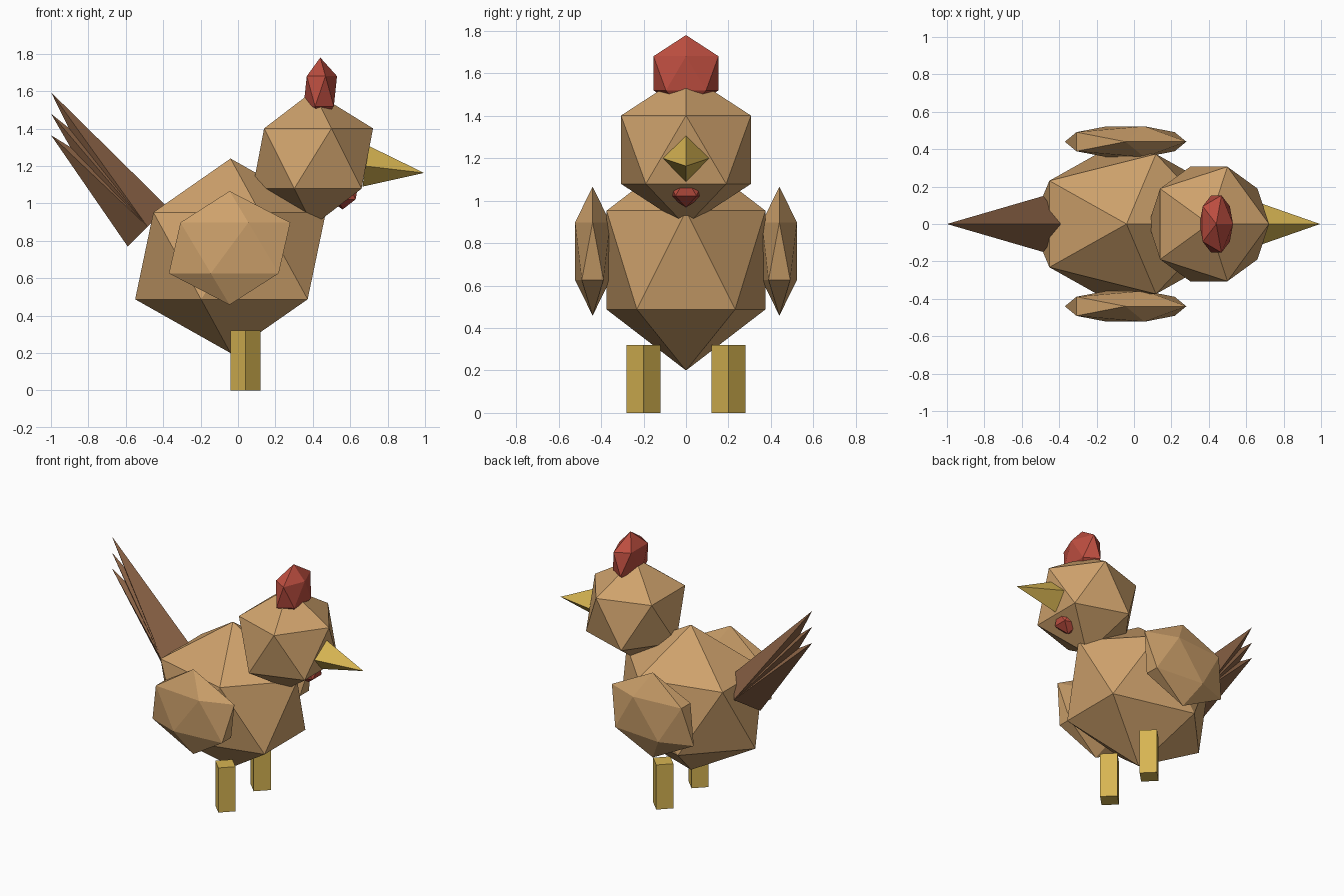
import bpy
import bmesh
import math
from mathutils import Vector

if "Cube" in bpy.data.objects:
    bpy.data.objects.remove(bpy.data.objects["Cube"])


def material(name, rgb):
    m = bpy.data.materials.new(name)
    m.diffuse_color = (*rgb, 1)
    m.use_nodes = True
    m.node_tree.nodes["Principled BSDF"].inputs["Base Color"].default_value = m.diffuse_color
    return m


TAN = material("tan feathers", (0.62, 0.36, 0.15))
BROWN = material("dark brown feathers", (0.25, 0.12, 0.058))
RED = material("comb red", (0.51, 0.076, 0.051))
YELLOW = material("beak yellow", (0.68, 0.46, 0.085))


def add_object(name, bm, mat):
    bmesh.ops.recalc_face_normals(bm, faces=bm.faces)
    mesh = bpy.data.meshes.new(name)
    bm.to_mesh(mesh)
    bm.free()
    mesh.materials.append(mat)
    obj = bpy.data.objects.new(name, mesh)
    bpy.context.collection.objects.link(obj)
    return obj


def ico(name, centre, scale, mat):
    """Flat twenty-sided ball stretched along the axes."""
    bm = bmesh.new()
    bmesh.ops.create_icosphere(bm, subdivisions=1, radius=1)
    bmesh.ops.scale(bm, vec=scale, verts=bm.verts)
    bmesh.ops.translate(bm, vec=centre, verts=bm.verts)
    return add_object(name, bm, mat)


def spike(name, centre, up, half, tip, mat):
    """Four-sided spike: diamond base spanned by up and y, plus a tip."""
    bm = bmesh.new()
    c, u, s = Vector(centre), Vector(up), Vector((0, half, 0))
    base = [bm.verts.new(p) for p in (c + u, c + s, c - u, c - s)]
    point = bm.verts.new(tip)
    bm.faces.new(base)
    for i in range(4):
        bm.faces.new((base[i], base[(i + 1) % 4], point))
    return add_object(name, bm, mat)


def leg(name, y):
    bm = bmesh.new()
    rings = []
    for z in (0, 0.32):
        rings.append([bm.verts.new((0.04 + 0.08 * math.cos(a), y + 0.08 * math.sin(a), z))
                      for a in (i * math.pi / 2 for i in range(4))])
    low, high = rings
    bm.faces.new(low)
    bm.faces.new(high)
    for i in range(4):
        j = (i + 1) % 4
        bm.faces.new((low[i], low[j], high[j], high[i]))
    return add_object(name, bm, YELLOW)


# Body and head
ico("body", (-0.04, 0, 0.72), (0.57, 0.44, 0.52), TAN)
ico("head", (0.40, 0, 1.24), (0.36, 0.36, 0.36), TAN)

# Comb and wattle
ico("comb", (0.44, 0, 1.60), (0.10, 0.18, 0.18), RED)
ico("wattle", (0.56, 0, 1.065), (0.095, 0.095, 0.097), RED)

# Beak, tilted slightly down
spike("beak", (0.68, 0, 1.20), (0.014, 0, 0.11), 0.11, (0.995, 0, 1.163), YELLOW)

# Wings and legs
for side, label in ((-1, "right"), (1, "left")):
    ico(label + "_wing", (-0.045, side * 0.44, 0.762), (0.363, 0.097, 0.304), TAN)
    leg(label + "_leg", side * 0.20)

# Fan of tail feathers sharing one root
for i, z in enumerate((1.595, 1.48, 1.365)):
    spike(f"tail_feather_{i + 1}", (-0.484, 0, 0.876), (0.106, 0, 0.106), 0.15, (-1, 0, z), BROWN)
